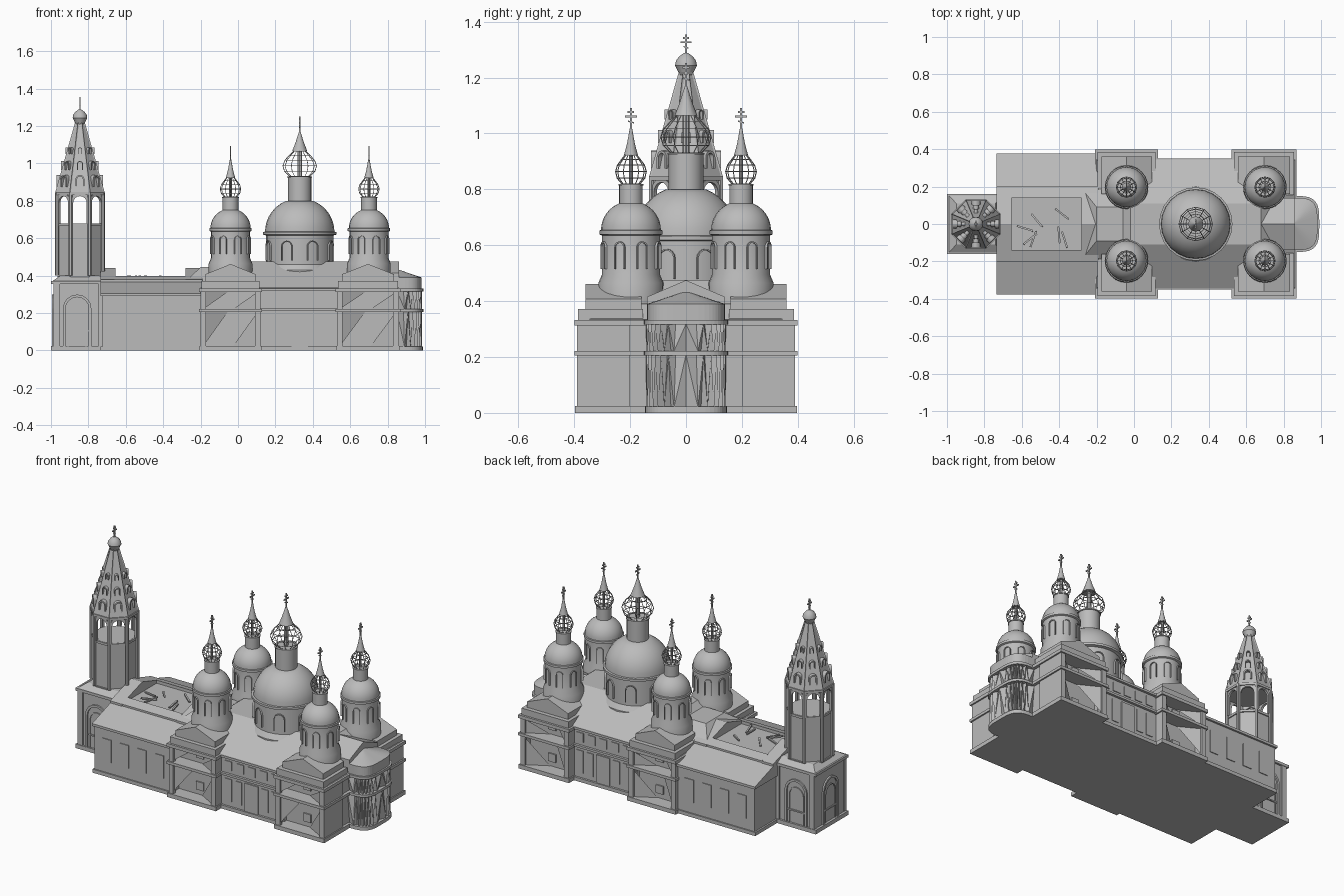
import bpy, bmesh, math, random
from mathutils import Vector, Matrix

if "Cube" in bpy.data.objects:
    bpy.data.objects.remove(bpy.data.objects["Cube"])

random.seed(4)
grey = bpy.data.materials.new("weathered grey")
grey.diffuse_color = (0.5, 0.5, 0.5, 1)
grey.use_nodes = True
grey.node_tree.nodes["Principled BSDF"].inputs["Base Color"].default_value = grey.diffuse_color
ALL = (1, -1)


def mesh_obj(name, verts, faces, smooth=False):
    me = bpy.data.meshes.new(name)
    me.from_pydata([tuple(v) for v in verts], [], faces)
    bm = bmesh.new()
    bm.from_mesh(me)
    bmesh.ops.recalc_face_normals(bm, faces=bm.faces)
    bm.to_mesh(me)
    bm.free()
    ob = bpy.data.objects.new(name, me)
    bpy.context.collection.objects.link(ob)
    me.materials.append(grey)
    if smooth:
        bpy.ops.object.select_all(action='DESELECT')
        ob.select_set(True)
        bpy.context.view_layer.objects.active = ob
        bpy.ops.object.shade_smooth_by_angle(angle=math.radians(35))
    return ob


def frustum(name, low, high, z0, z1):
    """Four-sided block between two (x0, x1, y0, y1) rectangles."""
    v = [(r[i], r[j], z) for r, z in ((low, z0), (high, z1)) for i, j in ((0, 2), (1, 2), (1, 3), (0, 3))]
    f = [(3, 2, 1, 0), (4, 5, 6, 7)] + [(i, (i + 1) % 4, 4 + (i + 1) % 4, 4 + i) for i in range(4)]
    return mesh_obj(name, v, f)


def box(name, x0, x1, y0, y1, z0, z1):
    return frustum(name, (x0, x1, y0, y1), (x0, x1, y0, y1), z0, z1)


def prism(name, pts, depth, mat):
    """Extrude a 2D outline along local z, then place it with a matrix."""
    n = len(pts)
    v = [mat @ Vector((p[0], p[1], d)) for d in (0, depth) for p in pts]
    f = [tuple(range(n)), tuple(range(n, 2 * n))] + [(i, (i + 1) % n, n + (i + 1) % n, n + i) for i in range(n)]
    return mesh_obj(name, v, f)


def lathe(name, x, y, prof, n=24, smooth=True, turn=0.0):
    v = [(x + r * math.cos(turn + math.tau * i / n), y + r * math.sin(turn + math.tau * i / n), z)
         for r, z in prof for i in range(n)]
    f = [(k * n + i, k * n + (i + 1) % n, (k + 1) * n + (i + 1) % n, (k + 1) * n + i)
         for k in range(len(prof) - 1) for i in range(n)]
    f += [tuple(range(n)), tuple(range(len(v) - n, len(v)))]
    return mesh_obj(name, v, f, smooth)


def facing(x, y, z, ang):
    """Local x = sideways, y = up, z = outward at the given heading."""
    o = Vector((math.cos(ang), math.sin(ang), 0))
    s = Vector((-o.y, o.x, 0))
    return Matrix(((s.x, 0, o.x, x), (s.y, 0, o.y, y), (0, 1, 0, z), (0, 0, 0, 1)))


def arch(w, h, n=8):
    return [(w * math.cos(math.pi * i / n), h - w + w * math.sin(math.pi * i / n)) for i in range(n + 1)]


def arch_frame(name, w, h, t, depth, mat):
    inner = [(w, 0)] + arch(w, h) + [(-w, 0)]
    outer = [(w + t, 0)] + arch(w + t, h + t) + [(-w - t, 0)]
    return prism(name, outer + inner[::-1], depth, mat)


def cross(name, x, y, z, h):
    t = 0.0035
    box(name + "_post", x - t, x + t, y - t, y + t, z, z + h)
    for k, w in ((0.82, 0.14), (0.62, 0.26)):
        box(name + "_bar", x - t, x + t, y - w * h, y + w * h, z + k * h - t, z + k * h + t)
    bar = [(-.13 * h, .39 * h), (.13 * h, .31 * h), (.13 * h, .37 * h), (-.13 * h, .45 * h)]
    prism(name + "_slanted_bar", bar, 2 * t, facing(x - t, y, z, 0))


# --- domed drums with open wire onions ---
def cupola(name, x, y, base, drum, r, zc, dome_top, neck, neck_top, onion_r, onion_h, cone_h, cross_h):
    prof = [(r * 1.12, base), (r * 1.12, drum), (r, drum + .03), (r, zc), (r * 1.09, zc + .004),
            (r * 1.09, zc + .018), (r * 1.03, zc + .02)]
    z0 = zc + .02
    for i in range(1, 9):
        a = math.radians(i * 8.4)
        prof.append((r * 1.03 * math.cos(a), z0 + (dome_top - z0) * math.sin(a) / math.sin(math.radians(67.2))))
    prof += [(neck, dome_top), (neck, neck_top - .006), (neck * 1.08, neck_top - .006), (neck * 1.08, neck_top)]
    lathe(name + "_drum", x, y, prof)
    for i in range(8):
        a = math.tau * (i + .5) / 8
        m = facing(x + (r - .006) * math.cos(a), y + (r - .006) * math.sin(a), drum + .05, a)
        arch_frame(name + "_window_frame", r * .15, (zc - drum) * .55, .005, .012, m)
    shape = [(.6, 0), (.9, .18), (1, .38), (.88, .58), (.6, .76), (.38, .9), (.25, 1)]
    cage = lathe(name + "_onion_cage", x, y, [(onion_r * a, neck_top + onion_h * b) for a, b in shape], 12, False)
    w = cage.modifiers.new("wire", 'WIREFRAME')
    w.thickness = .004
    top = neck_top + onion_h
    lathe(name + "_onion_pole", x, y, [(onion_r * .13, neck_top), (onion_r * .13, top)], 8)
    lathe(name + "_onion_tip", x, y, [(onion_r * .45, top - onion_h * .1), (onion_r * .25, top + cone_h * .35),
                                     (.004, top + cone_h)], 12)
    cross(name + "_cross", x, y, top + cone_h - .01, cross_h)


for cx in (-.04, .7):
    for s in ALL:
        cupola("corner_dome", cx, s * .197, .39, .465, .104, .635, .75, .042, .82, .055, .115, .085, .082)
cupola("central_dome", .33, 0, .39, .43, .18, .615, .80, .062, .93, .09, .15, .09, .092)

# --- main body, plinths, bands and roof ---
box("centre_hall", .10, .55, -.335, .335, 0, .335)
box("nave_core", -.19, .85, -.31, .31, 0, .335)
box("centre_plinth", .12, .53, -.348, .348, 0, .022)
for z in (.21, .318):
    box("centre_band", .11, .54, -.35, .35, z, z + .014)
frustum("main_roof", (-.2, .86, -.345, .345), (-.02, .68, -.11, .11), .335, .475)
frustum("west_roof_block", (-.28, 0, -.19, .19), (-.2, 0, -.09, .09), .37, .445)
FACE_X = Matrix(((0, 0, 1, 0), (1, 0, 0, 0), (0, 1, 0, 0), (0, 0, 0, 1)))
prism("east_pediment", [(-.14, .33), (.14, .33), (.14, .415), (0, .475), (-.14, .415)], .26,
      Matrix.Translation((.6, 0, 0)) @ FACE_X)

for s in ALL:
    a = s * math.pi / 2
    box("centre_door", .285, .375, s * .33 - .012, s * .33 + .012, .02, .195)
    for x in (.17, .24, .42, .49):
        box("centre_panel", x - .022, x + .022, s * .33 - .01, s * .33 + .01, .05, .19)
    for x in (.17, .25, .33, .41, .49):
        box("upper_window", x - .025, x + .025, s * .33 - .01, s * .33 + .01, .245, .30)
    for x0, x1 in ((-.2, .12), (.53, .86)):
        xm = (x0 + x1) / 2
        y0, y1 = sorted((s * .15, s * .39))
        # wing floors and roof ledge
        for nm, z, zt, e in (("wing_plinth", 0, .025, .007), ("wing_band", .205, .222, .009),
                             ("wing_cornice", .312, .332, .009), ("wing_parapet", .332, .372, -.004)):
            box(nm, x0 - e, x1 + e, y0 - e, y1 + e, z, zt)
        # side walls and corner piers
        for xa in (x0, x1 - .014):
            box("wing_side_wall", xa, xa + .014, min(s * .2, s * .385), max(s * .2, s * .385), .02, .32)
        for xa in (x0, x1 - .03):
            box("wing_corner_pier", xa, xa + .03, min(s * .37, s * .39), max(s * .37, s * .39), .02, .32)
        # ragged slanting walls inside the open porch
        for lo, hi in ((.025, .205), (.222, .312)):
            for side, up in ((-1, True), (1, False)):
                xe = xm + side * (x1 - x0) * .45
                zz = hi if up else lo
                v = [(xe, s * .385, lo), (xe, s * .385, hi), (xm + side * .015, s * .312, zz)]
                mesh_obj("broken_porch_wall", v, [(0, 1, 2)])
            box("porch_window", xm - .025, xm + .025, s * .31 - .008, s * .31 + .008, lo + .03, lo + .08)
        # pediment over each wing
        w = (x1 - x0) / 2 - .025
        prism("wing_pediment", [(-w, -.05), (w, -.05), (w, .035), (0, .09), (-w, .035)], .2,
              facing(xm, s * .16, .372, a))


# --- pleated apse ---
def rim(t, k):
    c, q = math.cos(t), math.sin(t)
    return (.85 + k * .138 * max(c, 0) ** .55, k * .147 * math.copysign(abs(q) ** .55, q))


def apse_slab(name, k, z0, z1):
    pts = [rim(-math.pi / 2 + math.pi * i / 24, k) for i in range(25)]
    return prism(name, pts, z1 - z0, Matrix.Translation((0, 0, z0)))


N = 28
for lo, hi in ((.02, .208), (.222, .318)):
    v = []
    for z, odd in ((lo, 0), (hi, 1)):
        for i in range(N + 1):
            v.append((*rim(-math.pi / 2 + math.pi * i / N, .97 if (i + odd) % 2 else .84), z))
    f = []
    for i in range(N):
        p, q, r, t = i, i + 1, N + 2 + i, N + 1 + i
        f += [(p, q, r), (p, r, t)] if i % 2 else [(p, q, t), (q, r, t)]
    mesh_obj("apse_pleated_wall", v, f)
for nm, k, z0, z1 in (("apse_plinth", 1, 0, .022), ("apse_band", 1.02, .206, .222), ("apse_cornice", 1.02, .316, .332),
                      ("apse_parapet", .95, .332, .39)):
    apse_slab(nm, k, z0, z1)
pts = [rim(-math.pi / 2 + math.pi * i / 24, .95) for i in range(25)]
mesh_obj("apse_roof", [(x, y, .39) for x, y in pts] + [(.85, 0, .435)], [(i, i + 1, 25) for i in range(24)] + [(24, 0, 25)])

# --- refectory with collapsed roof ---
box("refectory_walls", -.725, -.19, -.365, .365, 0, .30)
box("refectory_plinth", -.735, -.19, -.373, .373, 0, .022)
box("refectory_cornice", -.735, -.2, -.377, .377, .29, .305)
frustum("refectory_side_roof", (-.735, -.19, -.377, .377), (-.735, -.19, -.195, .195), .305, .365)
box("refectory_attic", -.735, -.19, -.195, .195, .30, .378)
GABLE = [(-.2, .365), (.2, .365), (.2, .378), (0, .44), (-.2, .378)]
for x, d in ((-.735, .08), (-.28, .09)):
    prism("remaining_roof_end", GABLE, d, Matrix.Translation((x, 0, 0)) @ FACE_X)
for s in ALL:
    prism("remaining_roof_edge", [(s * .2, .375), (s * .2, .379), (s * .14, .397), (s * .14, .375)], .38,
          Matrix.Translation((-.66, 0, 0)) @ FACE_X)
    for x in (-.64, -.52, -.4, -.28):
        box("refectory_window", x - .03, x + .03, s * .365 - .005, s * .365 + .005, .09, .23)
for i in range(7):
    m = Matrix.Translation((random.uniform(-.6, -.34), random.uniform(-.1, .09), .388)) @ \
        Matrix.Rotation(random.uniform(0, 3.1), 4, 'Z') @ Matrix.Rotation(random.uniform(-.15, .15), 4, 'Y')
    prism("fallen_beam", [(-.045, -.005), (.045, -.005), (.045, .005), (-.045, .005)], .008, m)

# --- bell tower ---
TX = -.845
box("tower_base", -.985, -.715, -.148, .148, 0, .36)
box("tower_plinth", -1, -.71, -.16, .16, 0, .025)
box("tower_cornice", -1, -.705, -.16, .16, .355, .372)
frustum("tower_base_roof", (-.99, -.71, -.152, .152), (-.95, -.74, -.11, .11), .372, .40)
for s in ALL:
    for x in (-.97, -.73):
        box("tower_base_pilaster", x - .017, x + .017, s * .145 - .012, s * .145 + .012, .02, .355)
for x, y, a in ((TX - .015, -.147, -math.pi / 2), (TX - .015, .147, math.pi / 2), (-.984, 0, math.pi)):
    arch_frame("tower_portal_frame", .062, .265, .014, .01, facing(x, y, .02, a))
    arch_frame("tower_portal_inner", .045, .225, .006, .007, facing(x, y, .02, a))
    prism("tower_portal_sill", [(-.06, 0), (.06, 0), (.06, .008), (-.06, .008)], .008, facing(x, y, .1, a))

OCT = math.pi / 8
lathe("tower_shaft", TX, 0, [(.122, .38), (.122, .68)], 8, False, OCT)
for z, r in ((.385, .13), (.665, .129), (.832, .142)):
    ring = [(r, z), (r, z + .014)]
    lathe("tower_ring", TX, 0, ring, 8, False, OCT)
for i in range(8):
    a = math.tau * i / 8
    c, q = math.cos(a), math.sin(a)
    arch_frame("belfry_arch", .036, .145, .015, .014, facing(TX + .112 * c, .112 * q, .68, a))
    head = [(.051, .165)] + [(x, y + .004) for x, y in arch(.038, .145)] + [(-.051, .165)]
    prism("belfry_arch_head", head, .01, facing(TX + .112 * c, .112 * q, .68, a))
    lathe("belfry_corner_post", TX + .133 * math.cos(a + OCT), .133 * math.sin(a + OCT), [(.01, .40), (.01, .845)], 6)
    # rows of small dormers shrinking up the spire
    for z, w, h in ((.875, .024, .055), (.965, .017, .042), (1.05, .011, .032)):
        d = .925 * (.136 - (z - .84) * .29)
        arch_frame("spire_dormer", w * .65, h, w * .35, .028, facing(TX + (d - .02) * c, (d - .02) * q, z, a))
    # spire ribs
    b = a + OCT
    p0, p1 = [Vector((TX + r * math.cos(b), r * math.sin(b), z)) for r, z in ((.137, .845), (.022, 1.22))]
    side = Vector((-math.sin(b), math.cos(b), 0)) * .004
    out = Vector((math.cos(b), math.sin(b), 0)) * .006
    mesh_obj("spire_rib", [p0 - side, p0 + side, p0 + out, p1 - side, p1 + side, p1 + out],
             [(0, 1, 2), (3, 4, 5), (0, 1, 4, 3), (1, 2, 5, 4), (2, 0, 3, 5)])
lathe("tower_spire", TX, 0, [(.137, .842), (.022, 1.22)], 8, False, OCT)
ball = [(.022, 1.205), (.03, 1.225), (.039, 1.243), (.036, 1.26), (.024, 1.276), (.008, 1.288)]
lathe("spire_ball", TX, 0, ball, 12)
cross("spire_cross", TX, 0, 1.28, .075)
